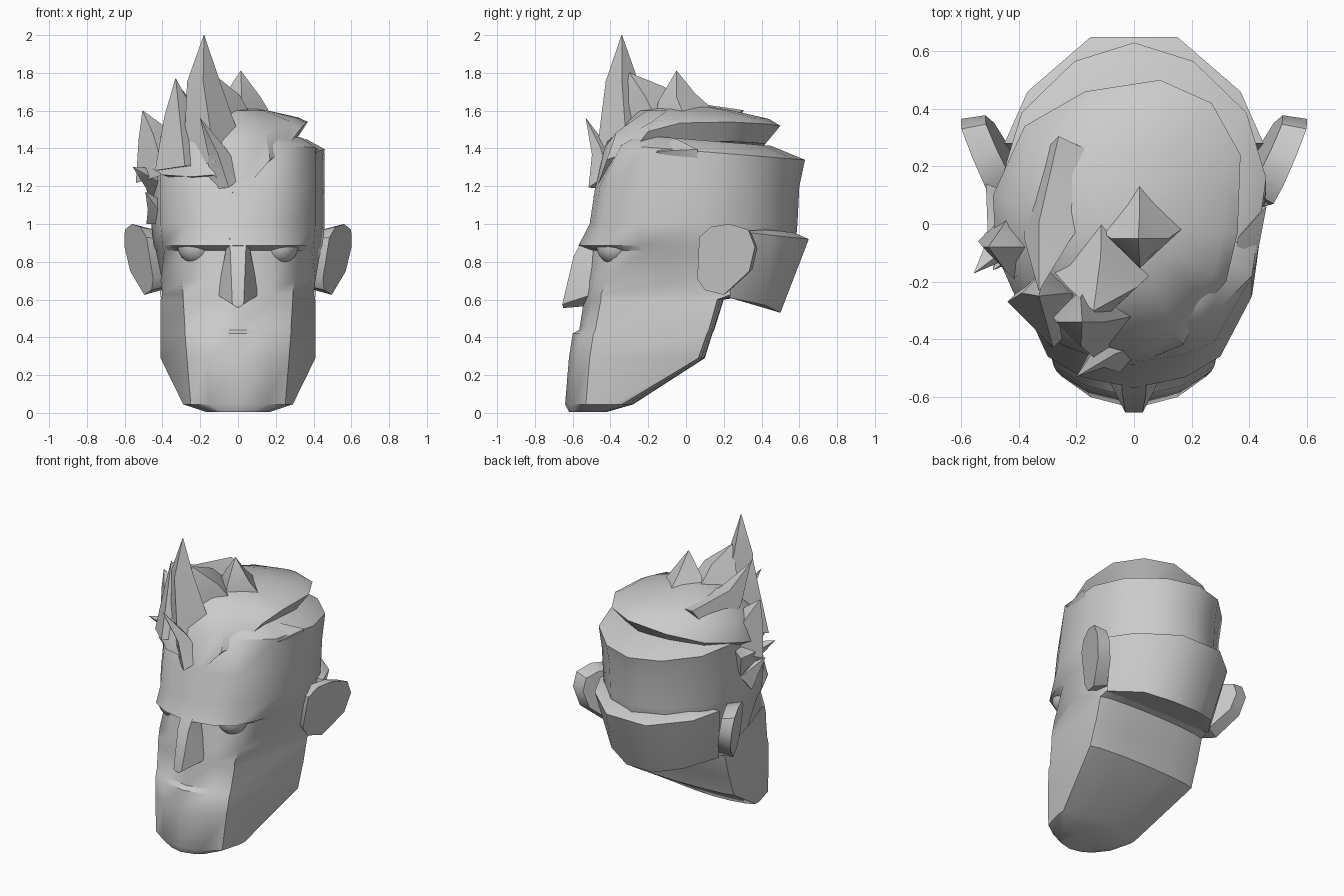
import bpy, bmesh, math
from mathutils import Vector

cube = bpy.data.objects.get("Cube")
if cube:
    bpy.data.objects.remove(cube)

GREY = (0.6, 0.6, 0.6, 1)
clay = bpy.data.materials.new("light_grey")
clay.use_nodes = True
clay.diffuse_color = GREY
clay.node_tree.nodes["Principled BSDF"].inputs["Base Color"].default_value = GREY


def finish(name, bm, angle=35):
    """Turn a bmesh into a shaded grey object."""
    bmesh.ops.recalc_face_normals(bm, faces=bm.faces)
    mesh = bpy.data.meshes.new(name)
    bm.to_mesh(mesh)
    bm.free()
    mesh.materials.append(clay)
    obj = bpy.data.objects.new(name, mesh)
    bpy.context.collection.objects.link(obj)
    bpy.ops.object.select_all(action='DESELECT')
    obj.select_set(True)
    bpy.context.view_layer.objects.active = obj
    bpy.ops.object.shade_smooth_by_angle(angle=math.radians(angle))


def loft(name, loops, angle=40):
    """Skin closed loops of equal length and cap both ends."""
    bm = bmesh.new()
    rows = [[bm.verts.new(point) for point in loop] for loop in loops]
    count = len(rows[0])
    for low, high in zip(rows, rows[1:]):
        for i in range(count):
            j = (i + 1) % count
            bm.faces.new((low[i], low[j], high[j], high[i]))
    for cap in (rows[0], rows[-1]):
        bm.faces.new(cap)
    bmesh.ops.triangulate(bm, faces=[f for f in bm.faces if len(f.verts) > 4])
    finish(name, bm, angle)


def hull(name, points, angle=35):
    """Wrap a convex chunk around a few points."""
    bm = bmesh.new()
    verts = [bm.verts.new(point) for point in points]
    bmesh.ops.convex_hull(bm, input=verts)
    loose = [v for v in bm.verts if not v.link_faces]
    bmesh.ops.delete(bm, geom=loose, context='VERTS')
    finish(name, bm, angle)


def both(points):
    """Add the mirror image of the points across the middle."""
    return list(points) + [(-x, y, z) for x, y, z in points]


def mix(a, b, t):
    return a + (b - a) * t


def head_ring(z, front, cheek_x, cheek_y, side_x, side_y, back):
    """Mirrored cross-section; the skull bulges behind the temples."""
    wide = side_x * (1.12 if z > .75 else 1)
    half = [(0, front), (cheek_x * .6, mix(front, cheek_y, .35)),
            (cheek_x, cheek_y), (side_x, side_y),
            (wide, mix(side_y, back, .42)), (wide * .85, mix(side_y, back, .7)),
            (wide * .45, mix(side_y, back, .92)), (0, back)]
    ring = half + [(-x, y) for x, y in half[-2:0:-1]]
    # The top of the head slopes down towards the back
    tilt = -.08 if z > 1.3 else 0
    return [(x, y, z + tilt * y) for x, y in ring]


# Head from chin to crown: height, front, cheek x y, side x y, back
sections = [
    (.005, -.62, .14, -.56, .17, -.48, -.42),
    (.045, -.64, .25, -.53, .29, -.38, -.28),
    (.29, -.62, .27, -.51, .41, .04, .1),
    (.42, -.6, .28, -.49, .41, .09, .14),
    (.44, -.565, .28, -.48, .41, .1, .15),
    (.6, -.54, .29, -.45, .41, .14, .2),
    (.63, -.535, .29, -.45, .4, .12, .42),
    (.7, -.53, .3, -.42, .41, -.08, .48),
    (.86, -.51, .29, -.37, .39, -.22, .56),
    (.885, -.57, .3, -.46, .4, -.24, .58),
    (1, -.51, .28, -.44, .41, -.25, .59),
    (1.2, -.48, .28, -.41, .41, -.22, .6),
    (1.39, -.36, .25, -.34, .41, -.18, .63),
    (1.45, -.28, .2, -.25, .33, -.12, .45),
]
loft("head", [head_ring(*section) for section in sections])

# Nose: narrow bridge, wide nostrils and a flat underside
hull("nose", both([(.045, -.52, .96), (.04, -.595, .83), (.03, -.655, .575),
                   (.11, -.5, .625), (.065, -.49, .86),
                   (0, -.65, .555), (0, -.53, .565)]), 30)

# Ear outline, seen from the side
ear_outline = [(.06, .71), (.07, .93), (.13, .985), (.23, 1), (.33, .97),
               (.365, .88), (.335, .75), (.2, .625), (.1, .65)]

for side, label in ((1, "left"), (-1, "right")):
    # Eyeball tucked under the brow
    bm = bmesh.new()
    bmesh.ops.create_uvsphere(bm, u_segments=16, v_segments=10, radius=.1)
    bmesh.ops.translate(bm, verts=bm.verts, vec=(side * .22, -.375, .885))
    finish(label + "_eye", bm, 60)

    # Ear: a thick slanted plate that tapers a little on the inner face
    ear = []
    for y, z in ear_outline:
        x = .49 + .42 * (y - .1) + .14 * (z - .88)
        ear.append((side * x, y, z))
        ear.append((side * (x - .085), mix(y, .22, .12) + .03, mix(z, .82, .12)))
    hull(label + "_ear", ear, 40)

# Flared hair at the nape
hull("nape_hair", both([(.41, .23, .61), (.27, .42, .57), (.1, .5, .53),
                        (.45, .28, .96), (.37, .46, .94), (.15, .65, .92),
                        (.14, .57, .955), (.33, .42, .97)]), 40)

# Hair cap: an outline with an undercut below and a dome above
rim = [(0, -.49, 1.14), (.17, -.42, 1.34), (.25, -.28, 1.39), (.32, -.2, 1.49),
       (.36, -.03, 1.535), (.37, .24, 1.54), (.27, .42, 1.53), (.09, .5, 1.52),
       (-.17, .46, 1.48), (-.38, .34, 1.43), (-.49, .1, 1.37), (-.48, -.1, 1.31),
       (-.4, -.28, 1.26), (-.25, -.42, 1.25), (-.13, -.465, 1.26)]


def cap_ring(scale, target, blend):
    """Shrink the outline inwards and move its height towards a target."""
    return [(mix(-.05, x, scale), y * scale, mix(z, target, blend)) for x, y, z in rim]


loft("hair_cap", [cap_ring(.84, 1.2, .3), rim, cap_ring(.88, 1.58, .6),
                  cap_ring(.5, 1.6, 1), cap_ring(.15, 1.63, 1)])

# Forward tuft at the end of the lower hair layer
hull("left_lower_tuft", [(.33, -.27, 1.31), (.42, -.15, 1.385), (.46, .06, 1.395),
                         (.36, -.05, 1.45), (.35, -.16, 1.42), (.43, .06, 1.3)])


def lock(name, width, root, knee, tip):
    """Four-sided tapering shard of hair bent at the knee."""
    root, knee, tip = Vector(root), Vector(knee), Vector(tip)
    axis = (tip - root).normalized()
    across = axis.cross(Vector((0, 1, 0))).normalized()
    depth = across.cross(axis)
    corners = (across, depth, -across, -depth)
    loft(name, [[centre + c * width * taper for c in corners]
                for centre, taper in ((root, 1), (knee, .5), (tip, .01))], 50)


# Swept-up spikes at the front and crown
lock("tall_spike", .17, (-.12, -.31, 1.33), (-.185, -.34, 1.76), (-.18, -.34, 2))
lock("tall_spike_back", .24, (-.1, -.1, 1.42), (-.11, -.22, 1.67), (-.14, -.3, 1.8))
lock("crown_spike", .2, (.02, .02, 1.5), (.02, -.05, 1.67), (.015, -.05, 1.81))
lock("forelock", .1, (-.06, -.42, 1.22), (-.11, -.45, 1.38), (-.2, -.53, 1.56))

# Ragged locks on the right side
lock("side_spike", .16, (-.28, -.27, 1.3), (-.31, -.24, 1.58), (-.33, -.25, 1.77))
lock("side_spike_back", .18, (-.2, .2, 1.47), (-.3, -.05, 1.58), (-.33, -.23, 1.75))
lock("outer_spike", .16, (-.39, -.06, 1.27), (-.45, -.08, 1.48), (-.505, -.08, 1.6))
lock("temple_spike", .12, (-.42, .08, 1.24), (-.46, -.08, 1.24), (-.555, -.17, 1.3))
lock("lower_temple_spike", .09, (-.41, -.02, 1.05), (-.44, -.1, 1.1), (-.49, -.16, 1.17))
